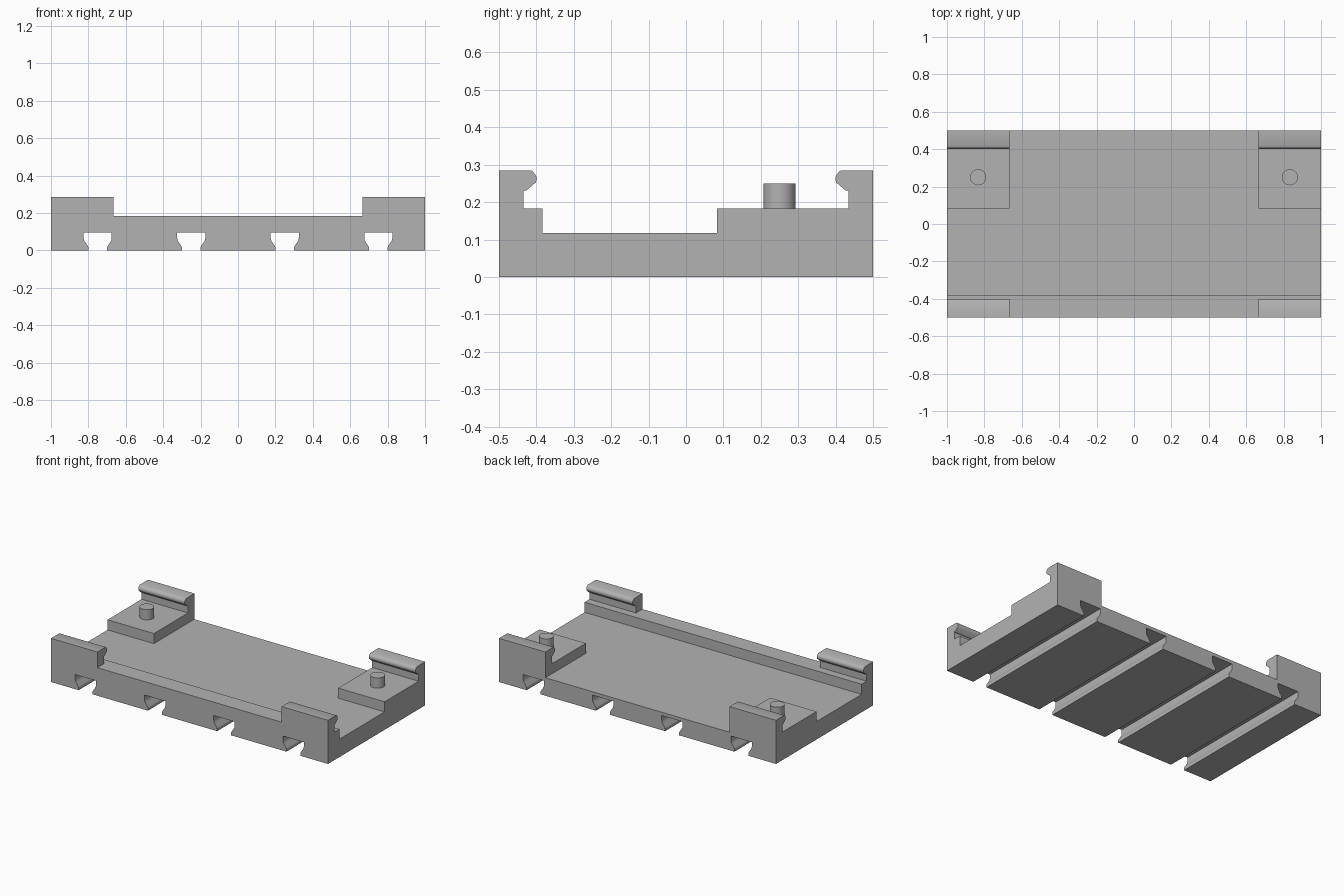
import bpy
import bmesh
from mathutils import Vector

cube = bpy.data.objects.get("Cube")
if cube:
    bpy.data.objects.remove(cube, do_unlink=True)

grey = bpy.data.materials.new("plain grey")
grey.use_nodes = True
COLOR = (0.45, 0.45, 0.45, 1)
grey.diffuse_color = COLOR
grey.node_tree.nodes["Principled BSDF"].inputs["Base Color"].default_value = COLOR

FLOOR, STEP, TOP = 0.117, 0.183, 0.285
END = 0.665


def add_object(name, bm):
    bmesh.ops.recalc_face_normals(bm, faces=bm.faces)
    mesh = bpy.data.meshes.new(name)
    bm.to_mesh(mesh)
    bm.free()
    mesh.materials.append(grey)
    obj = bpy.data.objects.new(name, mesh)
    bpy.context.collection.objects.link(obj)
    return obj


def extrude(name, profile, place, start, end):
    """Extrude a flat profile; place(a, b, t) turns it into 3D."""
    bm = bmesh.new()
    face = bm.faces.new([bm.verts.new(place(a, b, start)) for a, b in profile])
    out = bmesh.ops.extrude_face_region(bm, geom=[face])
    shift = Vector(place(0, 0, end)) - Vector(place(0, 0, start))
    bmesh.ops.translate(bm, vec=shift,
                        verts=[v for v in out["geom"] if isinstance(v, bmesh.types.BMVert)])
    return add_object(name, bm)


def along_x(a, b, t):
    return (t, a, b)


def along_y(a, b, t):
    return (a, t, b)


# Base plate with four undercut slots running front to back
half_slot = [(0.05, 0), (0.05, 0.018), (0.057, 0.03), (0.066, 0.043),
             (0.073, 0.054), (0.075, 0.065), (0.075, 0.095)]
outline = [(-1, 0)]
for centre in (-0.75, -0.25, 0.25, 0.75):
    outline += [(centre - w, z) for w, z in half_slot]
    outline += [(centre + w, z) for w, z in reversed(half_slot)]
outline += [(1, 0), (1, FLOOR), (-1, FLOOR)]
base = extrude("base_plate", outline, along_y, -0.5, 0.5)

# Hooked clip above a ledge, given as distance inward from the edge
hook = [(0.066, STEP), (0.066, 0.23), (0.073, 0.231), (0.098, 0.252),
        (0.1, 0.257), (0.1, 0.268), (0.097, 0.274), (0.089, 0.283), (0.085, TOP), (0, TOP)]


def block(edge, ledge):
    side = 1 if edge > 0 else -1
    pts = [(0, FLOOR), (ledge, FLOOR), (ledge, STEP)] + hook
    return [(edge - side * d, z) for d, z in pts]


parts = [extrude("front_ridge",
                 [(-0.5, FLOOR), (-0.383, FLOOR), (-0.383, STEP), (-0.5, STEP)],
                 along_x, -END, END)]
for label, x0, x1 in (("right", -1, -END), ("left", END, 1)):
    parts.append(extrude("front_clip_" + label, block(-0.5, 0.117), along_x, x0, x1))
    parts.append(extrude("rear_clip_" + label, block(0.5, 0.417), along_x, x0, x1))

# Fuse the raised parts into the plate
for part in parts:
    union = base.modifiers.new("fuse " + part.name, "BOOLEAN")
    union.operation = "UNION"
    union.solver = "EXACT"
    union.object = part
bpy.context.view_layer.update()
fused = bpy.data.meshes.new_from_object(
    base.evaluated_get(bpy.context.evaluated_depsgraph_get()))
base.modifiers.clear()
base.data = fused
for part in parts:
    bpy.data.objects.remove(part, do_unlink=True)

# Merge the flat seams left by fusing
bm = bmesh.new()
bm.from_mesh(fused)
bmesh.ops.remove_doubles(bm, verts=bm.verts, dist=0.0005)
bmesh.ops.dissolve_limit(bm, angle_limit=0.01, verts=bm.verts, edges=bm.edges)
bm.to_mesh(fused)
bm.free()

# Locating pins on the rear pads
pins = []
for label, x in (("right", -0.833), ("left", 0.833)):
    bm = bmesh.new()
    bmesh.ops.create_cone(bm, cap_ends=True, segments=48, radius1=0.043,
                          radius2=0.043, depth=0.25 - STEP)
    bmesh.ops.translate(bm, verts=bm.verts, vec=(x, 0.25, (0.25 + STEP) / 2))
    pins.append(add_object("locating_pin_" + label, bm))

# Smooth the rounded surfaces, keep the corners crisp
bpy.ops.object.select_all(action="DESELECT")
for obj in [base] + pins:
    obj.select_set(True)
bpy.context.view_layer.objects.active = base
bpy.ops.object.shade_smooth_by_angle(angle=0.52)
